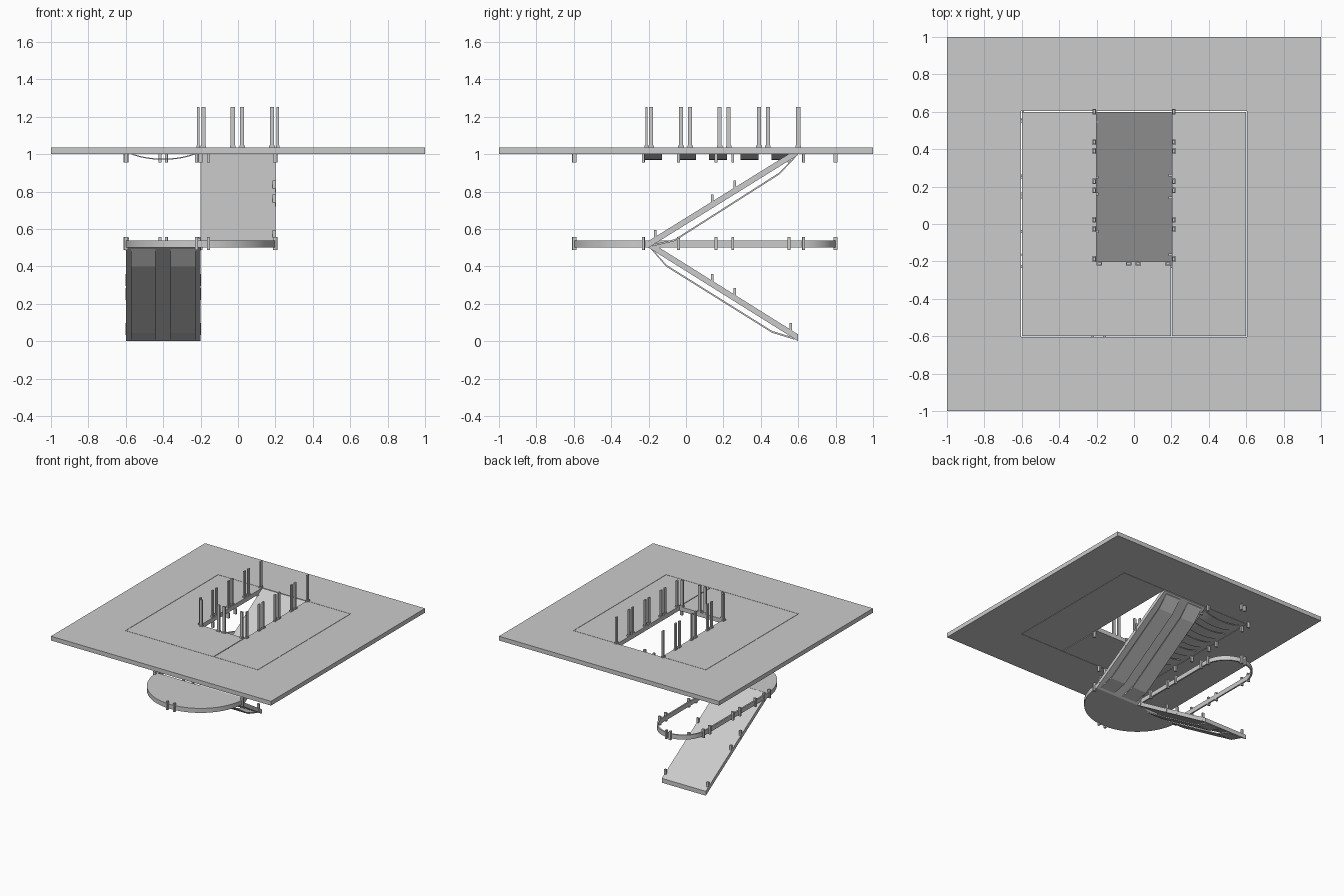
import bpy, bmesh, math
from mathutils import Vector, Matrix

if "Cube" in bpy.data.objects:
    bpy.data.objects.remove(bpy.data.objects["Cube"])


def finish(name, bm, smooth=False):
    bmesh.ops.recalc_face_normals(bm, faces=bm.faces)
    me = bpy.data.meshes.new(name)
    bm.to_mesh(me)
    bm.free()
    ob = bpy.data.objects.new(name, me)
    bpy.context.collection.objects.link(ob)
    if smooth:
        bpy.ops.object.select_all(action='DESELECT')
        ob.select_set(True)
        bpy.context.view_layer.objects.active = ob
        bpy.ops.object.shade_smooth_by_angle(angle=math.radians(30))
    return ob


def add_box(bm, c, size, rot=0.0):
    m = Matrix.Translation(c) @ Matrix.Rotation(rot, 4, 'Z') @ Matrix.Diagonal((*size, 1))
    bmesh.ops.create_cube(bm, size=1, matrix=m)


def add_prism(bm, pts, axis, a, b):
    # extrude a 2D outline along an axis from a to b
    put = {'x': lambda p: (a, p[0], p[1]), 'y': lambda p: (p[0], a, p[1]),
           'z': lambda p: (p[0], p[1], a)}[axis]
    d = Vector([b - a if k == axis else 0 for k in 'xyz'])
    f = bm.faces.new([bm.verts.new(put(p)) for p in pts])
    r = bmesh.ops.extrude_face_region(bm, geom=[f])
    bmesh.ops.translate(bm, vec=d, verts=[v for v in r['geom'] if isinstance(v, bmesh.types.BMVert)])


def slab(name, x0, x1, y0, y1, z0, z1):
    bm = bmesh.new()
    add_box(bm, ((x0 + x1) / 2, (y0 + y1) / 2, (z0 + z1) / 2), (x1 - x0, y1 - y0, z1 - z0))
    return finish(name, bm)


Z0, Z1, G = 1.0, 1.035, 0.003   # upper floor levels and joint half-gap

# upper floor: outer frame with square opening
bm = bmesh.new()
loops = [[bm.verts.new((sx * r, sy * r, z)) for sx, sy in ((-1, -1), (1, -1), (1, 1), (-1, 1))]
         for r, z in ((1, Z0), (1, Z1), (0.6 + G, Z1), (0.6 + G, Z0))]
for i in range(4):
    a, b = loops[i], loops[(i + 1) % 4]
    for j in range(4):
        k = (j + 1) % 4
        bm.faces.new((a[j], a[k], b[k], b[j]))
finish("floor_frame", bm)

# floor panels around the stairwell
slab("floor_panel_left", -0.6, -0.2, -0.6, 0.6, Z0, Z1)
slab("floor_panel_front", -0.2, 0.2 - G, -0.6, -0.2, Z0, Z1)
slab("floor_panel_right", 0.2 + G, 0.6, -0.6, 0.6, Z0, Z1)

# half-round landing in two quarters
N = 24
for name, a0 in (("landing_left", math.pi), ("landing_right", 1.5 * math.pi)):
    bm = bmesh.new()
    arc = [(-0.2 + 0.4 * math.cos(a0 + math.pi / 2 * i / N),
            -0.2 + 0.4 * math.sin(a0 + math.pi / 2 * i / N)) for i in range(N + 1)]
    add_prism(bm, [(-0.2, -0.2)] + arc, 'z', 0.5, 0.537)
    finish(name, bm, True)


# flights with two bent stiffener strips underneath
def flight(name, x0, x1, za, zb, strip):
    bm = bmesh.new()
    add_prism(bm, [(-0.2, za), (-0.2, za + 0.036), (0.6, zb + 0.036), (0.6, zb)], 'x', x0, x1)
    finish(name, bm)
    bm = bmesh.new()
    t = 0.01
    outline = strip + [(y, z + t) for y, z in reversed(strip)]
    for a, b in ((0.028, 0.16), (0.24, 0.372)):
        add_prism(bm, outline, 'x', x0 + a, x0 + b)
    finish(name + "_stiffeners", bm)


flight("upper_flight", -0.2, 0.2, 0.5, 0.996,
       [(-0.18, 0.507), (-0.06, 0.535), (0.5, 0.892), (0.585, 0.982)])
flight("lower_flight", -0.6, -0.2, 0.5, 0.0,
       [(-0.19, 0.495), (-0.105, 0.398), (0.46, 0.045), (0.58, 0.008)])

# U-shaped edge band of the middle level
def u_path(r, n=32):
    return [(-0.4 + r, -0.2)] + [(-0.4 + r * math.cos(math.pi * i / n), 0.6 + r * math.sin(math.pi * i / n))
                                 for i in range(n + 1)] + [(-0.4 - r, -0.2)]


bm = bmesh.new()
add_prism(bm, u_path(0.2) + u_path(0.188)[::-1], 'z', 0.5, 0.537)
finish("middle_edge_band", bm, True)

# guard posts around the stairwell opening
bm = bmesh.new()


def post(x, y, wx, wy):
    add_box(bm, (x, y, (Z1 + 1.252) / 2), (wx, wy, 1.252 - Z1))
    add_box(bm, (x, y, Z1 + 0.005), (wx + 0.008, wy + 0.008, 0.01))


for s in (-1, 1):
    for y in (-0.187, -0.027, 0.022, 0.18, 0.228, 0.39, 0.438, 0.6):
        post(s * 0.212, y, 0.012, 0.022)
for x in (-0.185, -0.028, 0.022, 0.182):
    post(x, -0.211, 0.022, 0.012)
finish("guard_posts", bm)

# clamps on the middle level edge, repeated under the ceiling
spots = [(s, y, math.pi / 2) for s in (-0.6, -0.2) for y in (-0.04, 0.16, 0.25, 0.55)]
for deg in (8, 85, 95, 172):
    a = math.radians(deg)
    spots.append((-0.4 + 0.2 * math.cos(a), 0.6 + 0.2 * math.sin(a), a + math.pi / 2))
for deg in (184, 267, 276, 356):
    a = math.radians(deg)
    spots.append((-0.2 + 0.4 * math.cos(a), -0.2 + 0.4 * math.sin(a), a + math.pi / 2))
low, high = bmesh.new(), bmesh.new()
for x, y, r in spots:
    add_box(low, (x, y, 0.523), (0.015, 0.022, 0.07), r)
    add_box(high, (x, y, 0.978), (0.015, 0.022, 0.045), r)
finish("middle_clamps", low)
finish("ceiling_clamps", high)

# clamps along the flights
bm = bmesh.new()
for y in (-0.165, 0.14, 0.26, 0.56):
    t = (y + 0.2) / 0.8
    for x in (-0.593, -0.207):
        add_box(bm, (x, y, 0.54 - 0.5 * t), (0.018, 0.014, 0.065))
    if y < 0.5:
        add_box(bm, (0.193, y, 0.54 + 0.5 * t), (0.018, 0.014, 0.065))
finish("flight_clamps", bm)

# sagging strips under the ceiling above the lower flight
bm = bmesh.new()
sag = [(-0.4 + 0.17 * u, 0.97 + 0.028 * abs(u) ** 2.2) for u in [i / 5 - 1 for i in range(11)]]
outline = sag + [(x, z + 0.006) for x, z in reversed(sag)]
for y in (-0.175, 0.005, 0.17, 0.34, 0.505):
    add_prism(bm, outline, 'y', y - 0.048, y + 0.048)
finish("ceiling_strips", bm, True)
